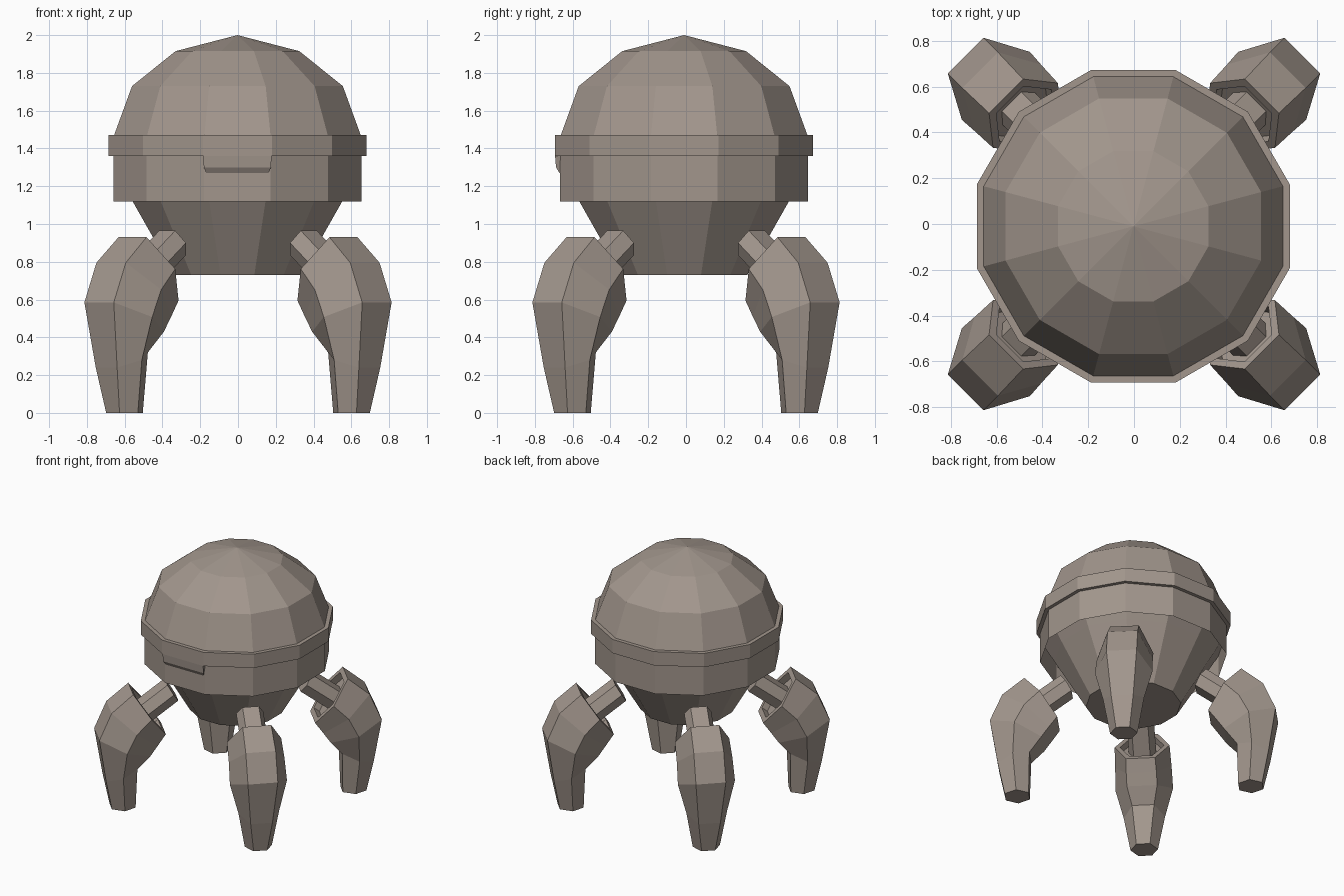
import bpy, math
from mathutils import Matrix

if "Cube" in bpy.data.objects:
    bpy.data.objects.remove(bpy.data.objects["Cube"])

mat = bpy.data.materials.new("warm_grey")
mat.diffuse_color = (0.36, 0.305, 0.265, 1)
mat.use_nodes = True
mat.node_tree.nodes["Principled BSDF"].inputs["Base Color"].default_value = mat.diffuse_color
BODY = Matrix.Translation((-0.003, -0.01, 0))


def make(name, verts, faces, matrix=Matrix()):
    me = bpy.data.meshes.new(name)
    me.from_pydata(verts, [], faces)
    me.transform(matrix)
    me.materials.append(mat)
    ob = bpy.data.objects.new(name, me)
    bpy.context.collection.objects.link(ob)
    return ob


def bridge(n, rings, closed=False):
    """Quads between consecutive rings of n points."""
    faces = []
    for k in range(rings if closed else rings - 1):
        a, b = k * n, ((k + 1) % rings) * n
        for i in range(n):
            j = (i + 1) % n
            faces.append((a + i, a + j, b + j, b + i))
    return faces


def ring12(apothem, z):
    """Twelve-sided ring with flats facing the axes."""
    r = apothem / math.cos(math.radians(15))
    return [(r * math.cos(math.radians(15 + 30 * i)),
             r * math.sin(math.radians(15 + 30 * i)), z) for i in range(12)]


def lathe(name, profile, closed=False, floor=False, apex=None):
    verts = [p for a, z in profile for p in ring12(a, z)]
    faces = bridge(12, len(profile), closed)
    if floor:
        faces.append(tuple(reversed(range(12))))
    if apex:
        base = len(verts) - 12
        verts.append((0, 0, apex))
        faces += [(base + i, base + (i + 1) % 12, len(verts) - 1) for i in range(12)]
    return make(name, verts, faces, BODY)


# Round body
lathe("dome", [(0.653, 1.45), (0.653, 1.47), (0.558, 1.73), (0.328, 1.915)], apex=2.0)
lathe("rim", [(0.64, 1.36), (0.683, 1.36), (0.683, 1.47), (0.64, 1.47)], closed=True)
lathe("belt", [(0.656, 1.12), (0.656, 1.37)])
lathe("lower_hull", [(0.334, 0.73), (0.555, 1.12), (0.655, 1.30)], floor=True)

# Small sloping lip under the front of the rim
lip = [(s * x, y, z) for s in (-1, 1) for x, y, z in
       ((0.18, -0.64, 1.36), (0.18, -0.683, 1.36), (0.178, -0.678, 1.30),
        (0.165, -0.66, 1.27), (0.165, -0.64, 1.27))]
make("front_lip", lip, [(4, 3, 2, 1, 0), (5, 6, 7, 8, 9)] +
     [(i, (i + 1) % 5, 5 + (i + 1) % 5, 5 + i) for i in range(5)], BODY)


def hexagon(outer, inner, w_flat, w_mid, scale=1.0, shift=(0, 0)):
    """Six-sided section from its outer and inner (radius, height) points."""
    mr, mz = (outer[0] + inner[0]) / 2, (outer[1] + inner[1]) / 2
    out = []
    for t, w in ((1, w_flat), (0, w_mid), (-1, w_flat),
                 (-1, -w_flat), (0, -w_mid), (1, -w_flat)):
        out.append((mr + shift[0] + t * scale * (outer[0] - mr), w * scale,
                    mz + shift[1] + t * scale * (outer[1] - mz)))
    return out


def tube(name, sections, matrix):
    n = len(sections)
    verts = [p for s in sections for p in s]
    faces = bridge(6, n)
    faces += [tuple(reversed(range(6))), tuple(range(6 * n - 6, 6 * n))]
    return make(name, verts, faces, matrix)


# Four legs, each a claw with a recessed socket and a hexagonal neck
top = ((0.79, 0.93), (0.55, 0.595), 0.105, 0.20)
leg = [hexagon(*top, scale=0.8, shift=(0.04, -0.03)),
       hexagon(*top, scale=0.8),
       hexagon(*top),
       hexagon((0.95, 0.795), (0.61, 0.51), 0.11, 0.205),
       hexagon((1.04, 0.585), (0.665, 0.43), 0.11, 0.21),
       hexagon((0.985, 0.24), (0.755, 0.32), 0.08, 0.15),
       hexagon((0.937, 0), (0.763, 0), 0.05, 0.10)]
neck = [hexagon((0.53, 0.965), (0.45, 0.835), 0.06, 0.10),
        hexagon((0.77, 0.785), (0.69, 0.655), 0.06, 0.10)]
for k, side in enumerate(("back_right", "back_left", "front_left", "front_right")):
    turn = Matrix.Rotation(math.radians(45 + 90 * k), 4, 'Z')
    tube(side + "_leg", leg, turn)
    tube(side + "_neck", neck, turn)

# Consistent outward normals
import bmesh
for ob in bpy.context.scene.objects:
    bm = bmesh.new()
    bm.from_mesh(ob.data)
    bmesh.ops.recalc_face_normals(bm, faces=bm.faces)
    bm.to_mesh(ob.data)
    bm.free()
